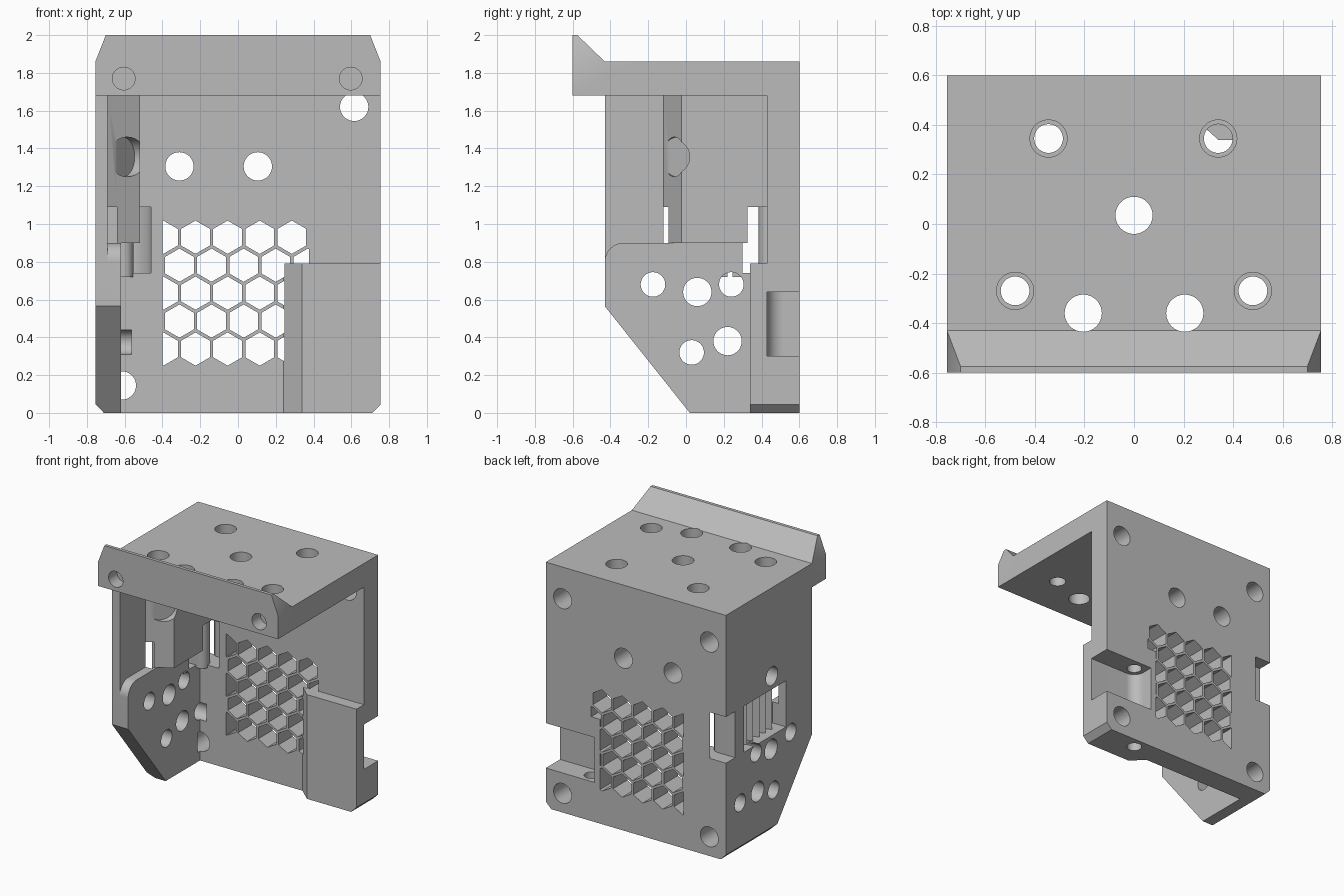
import bpy, bmesh
from math import sin, cos, pi, radians
from mathutils import Vector

if "Cube" in bpy.data.objects:
    bpy.data.objects.remove(bpy.data.objects["Cube"])

grey = bpy.data.materials.new("plain_grey")
grey.use_nodes = True
tone = (0.5, 0.5, 0.5, 1)
grey.diffuse_color = tone
grey.node_tree.nodes["Principled BSDF"].inputs["Base Color"].default_value = tone

W = 0.755            # half width
FRONT, BACK = -0.6, 0.6
INNER = 0.43         # inner face of back wall
ROOF, TOP = 1.68, 1.86


def make(name, bm):
    bmesh.ops.recalc_face_normals(bm, faces=bm.faces)
    mesh = bpy.data.meshes.new(name)
    bm.to_mesh(mesh)
    bm.free()
    mesh.materials.append(grey)
    ob = bpy.data.objects.new(name, mesh)
    bpy.context.collection.objects.link(ob)
    return ob


def add_prism(bm, pts, axis, a, b):
    """Extrude a 2D profile along an axis from a to b."""
    def place(p, t):
        return {"x": (t, p[0], p[1]), "y": (p[0], t, p[1]), "z": (p[0], p[1], t)}[axis]
    low = [bm.verts.new(place(p, a)) for p in pts]
    high = [bm.verts.new(place(p, b)) for p in pts]
    bm.faces.new(low)
    bm.faces.new(high)
    for i in range(len(pts)):
        j = (i + 1) % len(pts)
        bm.faces.new((low[i], low[j], high[j], high[i]))


def prism(name, pts, axis, a, b):
    bm = bmesh.new()
    add_prism(bm, pts, axis, a, b)
    return make(name, bm)


def rect(u0, u1, v0, v1):
    return [(u0, v0), (u1, v0), (u1, v1), (u0, v1)]


def arc(u, v, r, start, end, n=16):
    angles = [radians(start + (end - start) * i / n) for i in range(n + 1)]
    return [(u + r * cos(t), v + r * sin(t)) for t in angles]


def circle(u, v, r, n=48):
    return arc(u, v, r, 0, 360 - 360 / n, n - 1)


def combine(target, tool, operation):
    mod = target.modifiers.new("combine", "BOOLEAN")
    mod.operation, mod.solver, mod.object = operation, "EXACT", tool
    bpy.context.view_layer.objects.active = target
    bpy.ops.object.modifier_apply(modifier=mod.name)
    bpy.data.objects.remove(tool)


def holes(axis, a, b, r, centres):
    bm = bmesh.new()
    for u, v in centres:
        add_prism(bm, circle(u, v, r), axis, a, b)
    combine(body, make("hole_cutter", bm), "DIFFERENCE")


# Back wall with chamfered lower corners
body = prism("mount_body", [(-W + 0.04, 0), (W - 0.045, 0), (W, 0.045), (W, TOP),
                            (-W, TOP), (-W, 0.04)], "y", INNER, BACK)

# Roof with raised front lip, side walls, corner column and hinge block
plate = [(0.02, 0), (0.5, 0), (0.5, 0.9)] + arc(-0.33, 0.8, 0.1, 90, 180) + [(-INNER, 0.565)]
parts = [
    prism("roof", [(FRONT, ROOF), (BACK, ROOF), (BACK, TOP), (-INNER, TOP),
                   (-0.575, 2), (FRONT, 2)], "x", -W, W),
    prism("upper_side_wall", rect(-INNER, 0.5, 0.6, 1.75), "x", -W, -0.69),
    prism("lower_side_plate", plate, "x", -W, -0.62),
    prism("corner_column", [(-0.72, -0.12), (-0.69, -0.12), (-0.52, -0.025),
                            (-0.52, 0.5), (-0.72, 0.5)], "z", 0.9, 1.75),
    prism("hinge_block", [(0.24, INNER), (0.34, 0.34), (W, 0.34), (W, 0.5),
                          (0.24, 0.5)], "z", 0, 0.79),
]
for part in parts:
    combine(body, part, "UNION")

# Chamfers on the lip ends and along the bottom edges
for s in (-1, 1):
    lip = [(s * W, TOP), (s * 0.7, 2), (s * 0.66, 2.1), (s * 0.9, 2.1), (s * 0.9, TOP)]
    combine(body, prism("lip_cutter", lip, "y", -0.7, -0.3), "DIFFERENCE")
    foot = [(s * 0.8, 0.09), (s * 0.67, -0.04), (s * 0.8, -0.04)]
    combine(body, prism("foot_cutter", foot, "y", -0.7, 0.7), "DIFFERENCE")

# Strap channel around the rear corner, and the side window
channel = arc(-0.6, 0.44, 0.14, -90, 90, 24) + [(-0.62, 0.6), (-0.62, 0.7), (-0.9, 0.7), (-0.9, 0.3)]
combine(body, prism("channel_cutter", channel, "z", 0.74, 1.09), "DIFFERENCE")
combine(body, prism("window_cutter", rect(-0.9, -0.64, -0.12, 0.34), "z", 0.74, 1.09), "DIFFERENCE")

# Hinge notch with rounded inner corner and pin hole
notch = [(0.345, 0.7)] + arc(0.43, 0.515, 0.085, 180, 270) + [(0.9, INNER), (0.9, 0.7)]
combine(body, prism("notch_cutter", notch, "z", 0.3, 0.64), "DIFFERENCE")
holes("z", -0.1, 0.72, 0.053, [(0.43, 0.515)])

# Roof holes: plain and stepped
stepped = [(-0.345, 0.345), (0.34, 0.345), (-0.48, -0.27), (0.48, -0.27)]
holes("z", 1.6, 2.1, 0.075, [(0, 0.035), (-0.205, -0.36), (0.205, -0.36)])
holes("z", 1.6, 2.1, 0.058, stepped)
holes("z", 1.77, 2.1, 0.075, stepped)

# Back wall holes: through holes and blind corner holes
holes("y", 0.4, 0.7, 0.075, [(-0.31, 1.305), (0.105, 1.305), (0.615, 1.62), (-0.615, 0.145)])
holes("y", 0.435, 0.7, 0.075, [(-0.615, 1.62), (0.615, 0.145)])

# Lip front holes, blind
holes("y", -0.7, -0.5, 0.06, [(-0.605, 1.77), (0.597, 1.77)])

# Side plate holes
holes("x", -0.9, -0.58, 0.065, [(-0.175, 0.68), (0.24, 0.68), (0.03, 0.32)])
holes("x", -0.9, -0.58, 0.075, [(0.06, 0.64), (0.22, 0.38)])
holes("x", -0.9, -0.565, 0.065, [(INNER, 0.375)])
holes("x", -0.9, -0.62, 0.07, [(0.05, 1.19)])

# Angled socket in the corner column
bm = bmesh.new()
bmesh.ops.create_cone(bm, cap_ends=True, segments=48, radius1=0.105, radius2=0.105, depth=0.4)
out = Vector((0.8, -0.6, 0))
turn = Vector((0, 0, 1)).rotation_difference(out).to_matrix()
bmesh.ops.rotate(bm, verts=bm.verts, cent=(0, 0, 0), matrix=turn)
bmesh.ops.translate(bm, verts=bm.verts, vec=Vector((-0.61, -0.044, 1.355)) + out * 0.2)
combine(body, make("socket_cutter", bm), "DIFFERENCE")

# Honeycomb vent, trimmed to a stepped outline
bm = bmesh.new()
for row in range(5):
    for col in range(6):
        cx = -0.395 + 0.17 * col - (0.085 if row % 2 else 0)
        cz = 0.93 - 0.148 * row
        add_prism(bm, arc(cx, cz, 0.088, 30, 330, 5), "y", 0.425, 0.7)
vent = make("vent_cutter", bm)
outline = [(-0.4, 0.1), (0.3, 0.1), (0.3, 0.79), (0.375, 0.79), (0.375, 1.1), (-0.4, 1.1)]
combine(vent, prism("vent_outline", outline, "y", 0.3, 0.8), "INTERSECT")
combine(body, vent, "DIFFERENCE")

# Strap post inside the channel and gripping ribs in the window
post = arc(-0.607, 0.4375, 0.0525, -90, 90) + [(-W, 0.49), (-W, 0.385)]
combine(body, prism("strap_post", post, "z", 0.72, 1.11), "UNION")
bm = bmesh.new()
for i in range(5):
    y = -0.03 + 0.075 * i
    add_prism(bm, [(-0.63, y - 0.025), (-0.7, y), (-0.63, y + 0.025)], "z", 0.72, 1.11)
combine(body, make("window_ribs", bm), "UNION")

# Smooth hole walls, sharp edges elsewhere
bpy.ops.object.select_all(action="DESELECT")
body.select_set(True)
bpy.context.view_layer.objects.active = body
bpy.ops.object.shade_smooth_by_angle(angle=radians(25))
